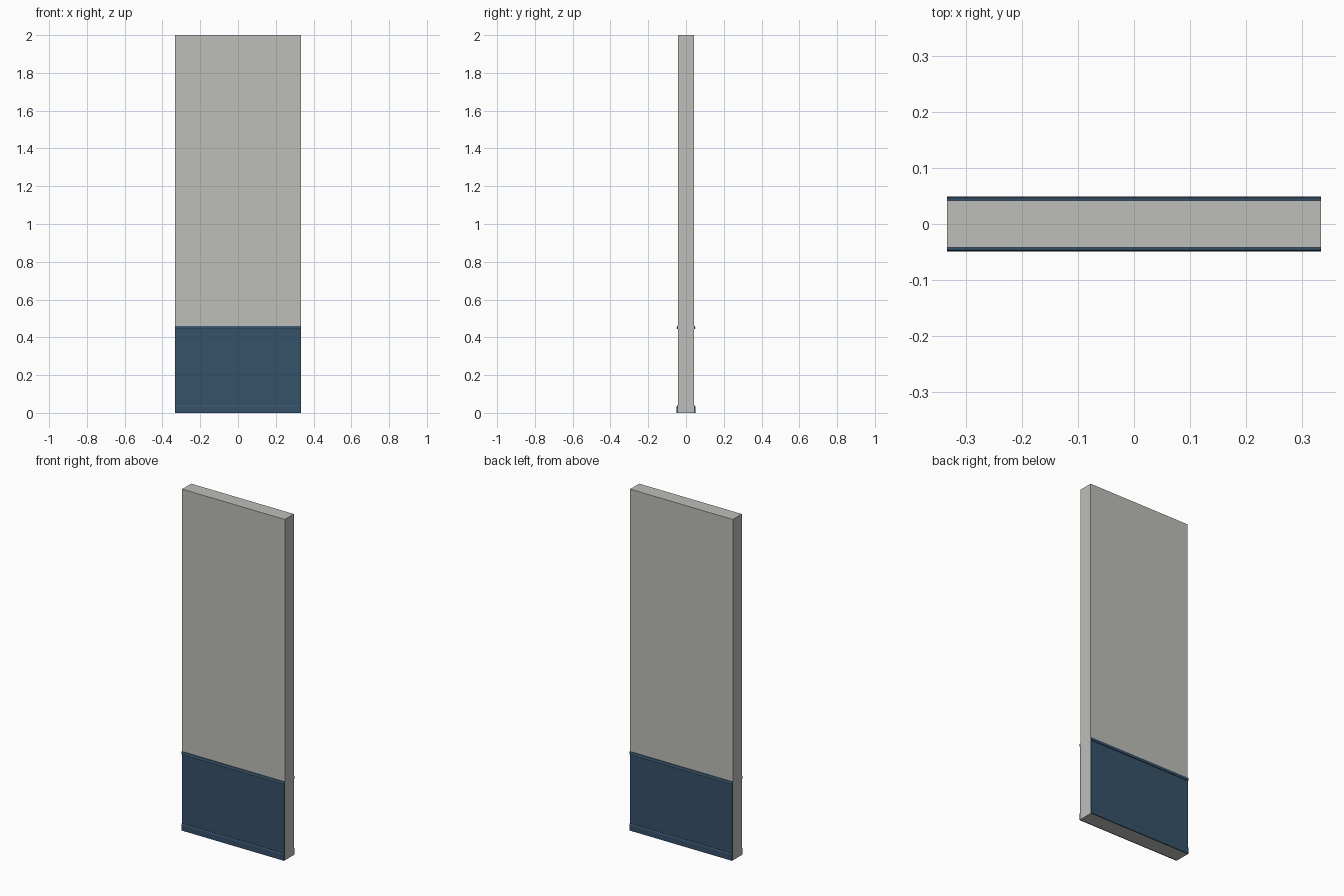
import bpy, bmesh

if "Cube" in bpy.data.objects:
    bpy.data.objects.remove(bpy.data.objects["Cube"])

HALF_W = 0.333   # half width of the wall section
FACE = 0.042     # distance of the plaster face from the centre


def material(name, rgb):
    m = bpy.data.materials.new(name)
    m.diffuse_color = (*rgb, 1)
    m.use_nodes = True
    m.node_tree.nodes["Principled BSDF"].inputs["Base Color"].default_value = m.diffuse_color
    return m


plaster = material("warm grey plaster", (0.51, 0.52, 0.485))
navy = material("navy paint", (0.036, 0.084, 0.141))


def extrude_x(name, profile, mat, side=1):
    """Sweep a (y, z) profile across the full width; side mirrors it in y."""
    bm = bmesh.new()
    verts = [bm.verts.new((-HALF_W, y * side, z)) for y, z in profile]
    face = bm.faces.new(verts)
    ext = bmesh.ops.extrude_face_region(bm, geom=[face])
    moved = [g for g in ext["geom"] if isinstance(g, bmesh.types.BMVert)]
    bmesh.ops.translate(bm, verts=moved, vec=(2 * HALF_W, 0, 0))
    bmesh.ops.recalc_face_normals(bm, faces=bm.faces)
    me = bpy.data.meshes.new(name)
    bm.to_mesh(me)
    bm.free()
    me.materials.append(mat)
    ob = bpy.data.objects.new(name, me)
    bpy.context.collection.objects.link(ob)
    return ob


# Plain wall slab
extrude_x("wall", [(-FACE, 0), (FACE, 0), (FACE, 2), (-FACE, 2)], plaster)

# Painted dado, chair rail and skirting on both faces
panel = [(FACE, 0), (FACE + 0.0015, 0), (FACE + 0.0015, 0.45), (FACE, 0.45)]
rail = [(FACE, 0.444), (0.047, 0.444), (0.049, 0.447), (0.049, 0.453),
        (0.046, 0.461), (FACE, 0.461)]
skirting = [(FACE, 0), (0.049, 0), (0.049, 0.034), (0.0455, 0.041), (FACE, 0.041)]
for label, side in (("front", -1), ("back", 1)):
    extrude_x(label + "_dado_panel", panel, navy, side)
    extrude_x(label + "_chair_rail", rail, navy, side)
    extrude_x(label + "_skirting", skirting, navy, side)
